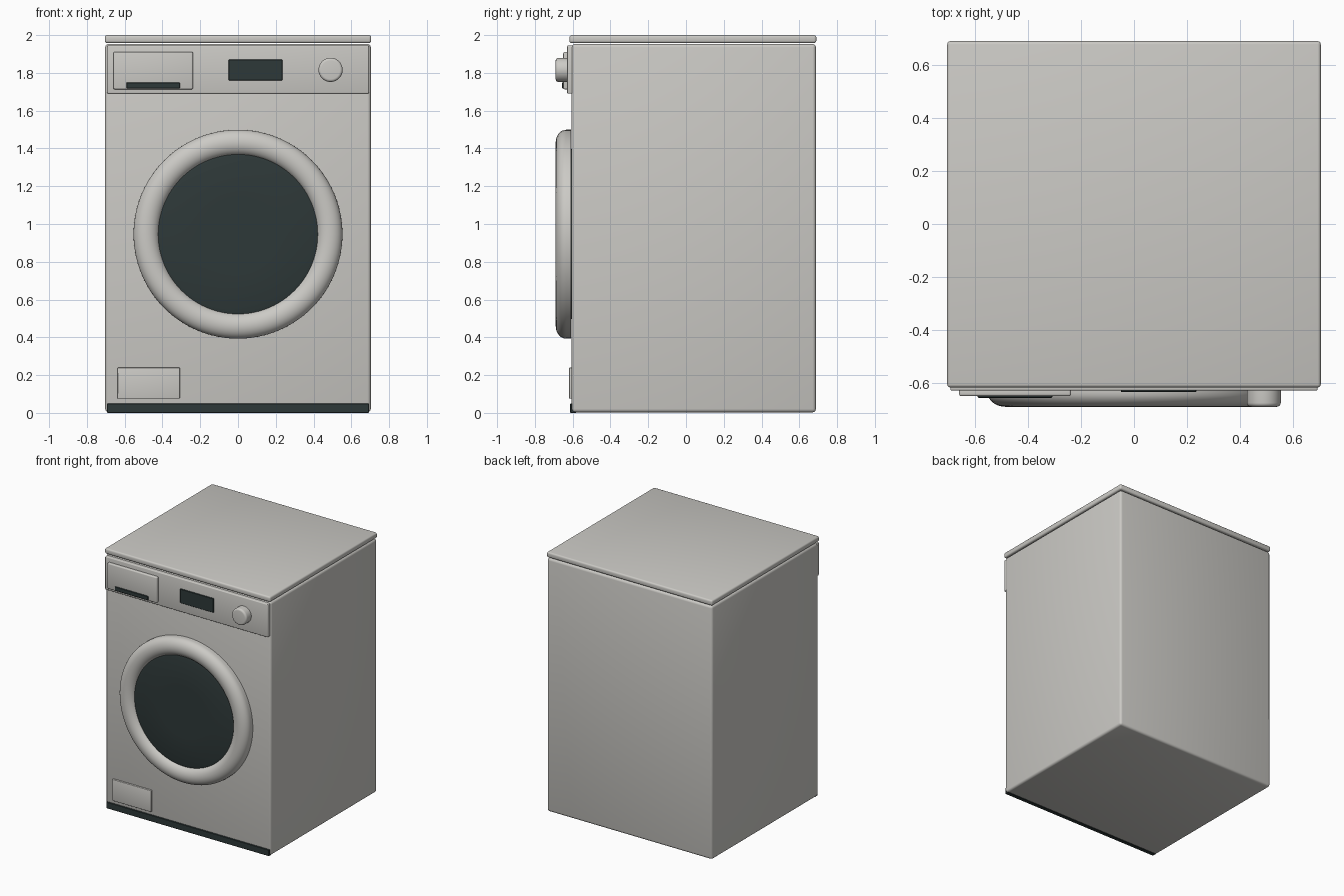
import bpy, math
from math import pi, sin, cos

if "Cube" in bpy.data.objects:
    bpy.data.objects.remove(bpy.data.objects["Cube"])


def material(name, rgb):
    m = bpy.data.materials.new(name)
    m.diffuse_color = (*rgb, 1)
    m.use_nodes = True
    m.node_tree.nodes["Principled BSDF"].inputs["Base Color"].default_value = m.diffuse_color
    return m


WHITE = material("warm white enamel", (0.60, 0.59, 0.56))
DARK = material("dark glass", (0.027, 0.040, 0.040))


def finish(ob, name, mat, angle=35):
    ob.name = name
    ob.data.materials.clear()
    ob.data.materials.append(mat)
    bpy.ops.object.select_all(action='DESELECT')
    ob.select_set(True)
    bpy.context.view_layer.objects.active = ob
    bpy.ops.object.shade_smooth_by_angle(angle=math.radians(angle))


def box(name, x, y, z, mat, bevel, segments=3):
    """Rounded box from (min, max) pairs."""
    centre = [(a + b) / 2 for a, b in (x, y, z)]
    bpy.ops.mesh.primitive_cube_add(size=1, location=centre)
    ob = bpy.context.object
    ob.scale = [b - a for a, b in (x, y, z)]
    bpy.ops.object.transform_apply(location=False, rotation=False, scale=True)
    mod = ob.modifiers.new("rounding", 'BEVEL')
    mod.width, mod.segments = bevel, segments
    bpy.ops.object.modifier_apply(modifier=mod.name)
    finish(ob, name, mat)


def lathe(name, profile, x, z, mat, steps=96, closed=False):
    """Spin (radius, y) points about an axis running front to back."""
    n = len(profile)
    verts = [(x + r * cos(2 * pi * i / steps), y, z + r * sin(2 * pi * i / steps))
             for i in range(steps) for r, y in profile]
    faces = []
    for i in range(steps):
        a, b = i * n, (i + 1) % steps * n
        for j in range(n if closed else n - 1):
            k = (j + 1) % n
            faces.append((a + j, b + j, b + k, a + k))
    if not closed:
        faces.append([i * n for i in range(steps)][::-1])
        faces.append([i * n + n - 1 for i in range(steps)])
    me = bpy.data.meshes.new(name)
    me.from_pydata(verts, [], faces)
    ob = bpy.data.objects.new(name, me)
    bpy.context.collection.objects.link(ob)
    bpy.context.view_layer.objects.active = ob
    ob.select_set(True)
    bpy.ops.object.mode_set(mode='EDIT')
    bpy.ops.mesh.select_all(action='SELECT')
    bpy.ops.mesh.normals_make_consistent(inside=False)
    bpy.ops.object.mode_set(mode='OBJECT')
    finish(ob, name, mat)


# Cabinet, lid and kick plate
box("cabinet", (-0.703, 0.703), (-0.605, 0.688), (0.003, 1.953), WHITE, 0.018)
box("lid", (-0.705, 0.705), (-0.617, 0.69), (1.958, 2.0), WHITE, 0.012)
box("kick_plate", (-0.693, 0.693), (-0.613, -0.58), (0.0, 0.05), DARK, 0.003, 1)

# Control panel with drawer, display and dial
box("control_panel", (-0.693, 0.693), (-0.629, -0.59), (1.69, 1.945), WHITE, 0.006)
box("detergent_drawer", (-0.66, -0.238), (-0.65, -0.62), (1.713, 1.911), WHITE, 0.008)
box("drawer_grip", (-0.59, -0.308), (-0.656, -0.64), (1.718, 1.75), DARK, 0.003, 1)
box("display", (-0.05, 0.235), (-0.635, -0.62), (1.76, 1.87), DARK, 0.003, 1)
dial = [(0.064, -0.62), (0.064, -0.675)]
dial += [(0.049 + 0.015 * cos(t * pi / 10), -0.675 - 0.015 * sin(t * pi / 10)) for t in range(1, 6)]
lathe("dial", dial, 0.49, 1.816, WHITE, 48)

# Door ring: straight back edge, half-round front
ring = [(0.553, -0.609)]
ring += [(0.485 + 0.068 * cos(t * pi / 14), -0.635 - 0.055 * sin(t * pi / 14)) for t in range(15)]
ring += [(0.417, -0.609)]
lathe("door_ring", ring, 0, 0.946, WHITE, closed=True)

# Door glass: wide hidden flange and a slightly domed window
glass = [(0.45, -0.6), (0.45, -0.612), (0.426, -0.612), (0.426, -0.655), (0.405, -0.661), (0.2, -0.664)]
lathe("door_glass", glass, 0, 0.946, DARK)

# Filter hatch
box("filter_hatch", (-0.638, -0.308), (-0.619, -0.59), (0.075, 0.24), WHITE, 0.004)
